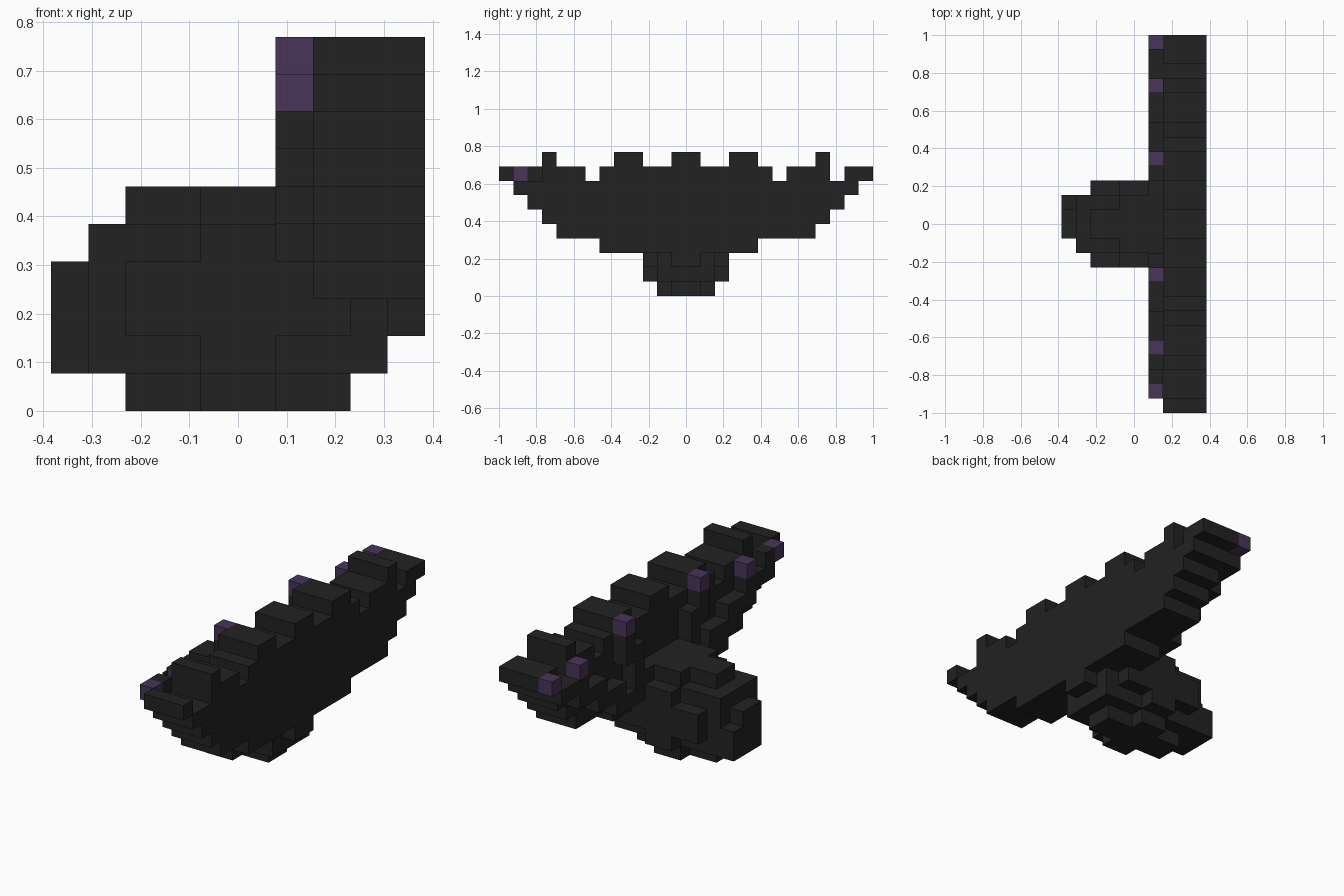
import bpy, bmesh
from mathutils import Vector

if "Cube" in bpy.data.objects:
    bpy.data.objects.remove(bpy.data.objects["Cube"], do_unlink=True)

U = 1 / 13  # edge length of one block


def material(name, rgb):
    m = bpy.data.materials.new(name)
    m.use_nodes = True
    m.diffuse_color = (*rgb, 1)
    bsdf = next(n for n in m.node_tree.nodes if n.type == 'BSDF_PRINCIPLED')
    bsdf.inputs["Base Color"].default_value = (*rgb, 1)
    return m


charcoal = material("charcoal", (0.0160, 0.0160, 0.0160))
purple = material("dusky purple", (0.065, 0.036, 0.102))


def box(x0, x1, y0, y1, z0, z1):
    """Set of block cells between grid limits."""
    return {(x, y, z) for x in range(x0, x1) for y in range(y0, y1) for z in range(z0, z1)}


def build(name, cells, mat):
    """Skin a set of block cells with one closed hull of flat faces."""
    bm = bmesh.new()
    verts = {}

    def vert(p):
        key = tuple(p)
        if key not in verts:
            verts[key] = bm.verts.new(Vector(key) * U)
        return verts[key]

    for c in sorted(cells):
        for axis in range(3):
            for side in (0, 1):
                n = list(c)
                n[axis] += 1 if side else -1
                if tuple(n) in cells:
                    continue
                ring = []
                for a, b in ((0, 0), (1, 0), (1, 1), (0, 1)):
                    p = list(c)
                    p[axis] += side
                    p[(axis + 1) % 3] += a
                    p[(axis + 2) % 3] += b
                    ring.append(vert(p))
                bm.faces.new(ring if side else ring[::-1])
    # Merge flat regions into large faces
    bmesh.ops.dissolve_limit(bm, angle_limit=0.01, verts=bm.verts[:], edges=bm.edges[:])
    me = bpy.data.meshes.new(name)
    bm.to_mesh(me)
    bm.free()
    me.materials.append(mat)
    ob = bpy.data.objects.new(name, me)
    bpy.context.collection.objects.link(ob)


# Broad fan blade: lower and upper limit for each slice along y
bottoms = [8, 7, 6, 5, 4, 4, 4] + [3] * 11 + [4] * 4 + [5, 6, 7, 8]
tops = [9, 8, 8, 10, 9, 9, 8, 9, 10, 10, 9, 9, 10,
        10, 9, 9, 10, 10, 9, 8, 9, 9, 10, 8, 9, 9]
blade = set()
for i, (lo, hi) in enumerate(zip(bottoms, tops)):
    blade |= box(2, 5, i - 13, i - 12, lo, hi)

# Rounded bulb behind the blade
bulb = box(-3, 3, -1, 1, 0, 1) | box(-1, 1, -2, 2, 0, 1)      # foot
bulb |= box(-4, 2, -2, 2, 1, 5) | box(1, 4, -2, 2, 1, 3)      # core
bulb |= box(4, 5, -1, 1, 2, 3)                                # lower ridge
bulb |= box(-5, -4, -1, 1, 1, 4) | box(-5, -4, 1, 2, 1, 3)    # end plate
bulb |= box(-3, -1, -1, 1, 5, 6) | box(-1, 2, -2, 2, 5, 6)    # crown
for y in (-3, 2):                                             # cheeks
    bulb |= box(-3, 3, y, y + 1, 2, 3) | box(-3, 2, y, y + 1, 3, 4)
    bulb |= box(-1, 1, y, y + 1, 1, 5) | box(1, 2, y, y + 1, 3, 6)
bulb -= blade

# Branching ribs on the blade, as (y, z start, z end)
left_ribs = [(11, 7, 8), (10, 7, 8), (9, 6, 8), (8, 6, 7), (7, 5, 7),
             (6, 5, 6), (5, 4, 6), (4, 4, 5), (4, 7, 9), (3, 4, 8)]
right_ribs = [(-11, 7, 9), (-10, 7, 8), (-9, 6, 8), (-8, 6, 7), (-7, 5, 7),
              (-6, 4, 6), (-5, 4, 6), (-4, 4, 5), (-4, 7, 9), (-3, 4, 8)]
for name, ribs in (("back_ribs", left_ribs), ("front_ribs", right_ribs)):
    cells = set()
    for y, lo, hi in ribs:
        cells |= box(1, 2, y, y + 1, lo, hi)
    build(name, cells - bulb, charcoal)

build("fan_blade", blade, charcoal)
build("bulb", bulb, charcoal)

# Coloured rib tips
for i, (y, z) in enumerate([(12, 8), (9, 8), (4, 9), (-4, 9), (-9, 8), (-12, 8)]):
    build(f"rib_tip_{i + 1}", box(1, 2, y, y + 1, z, z + 1), purple)
